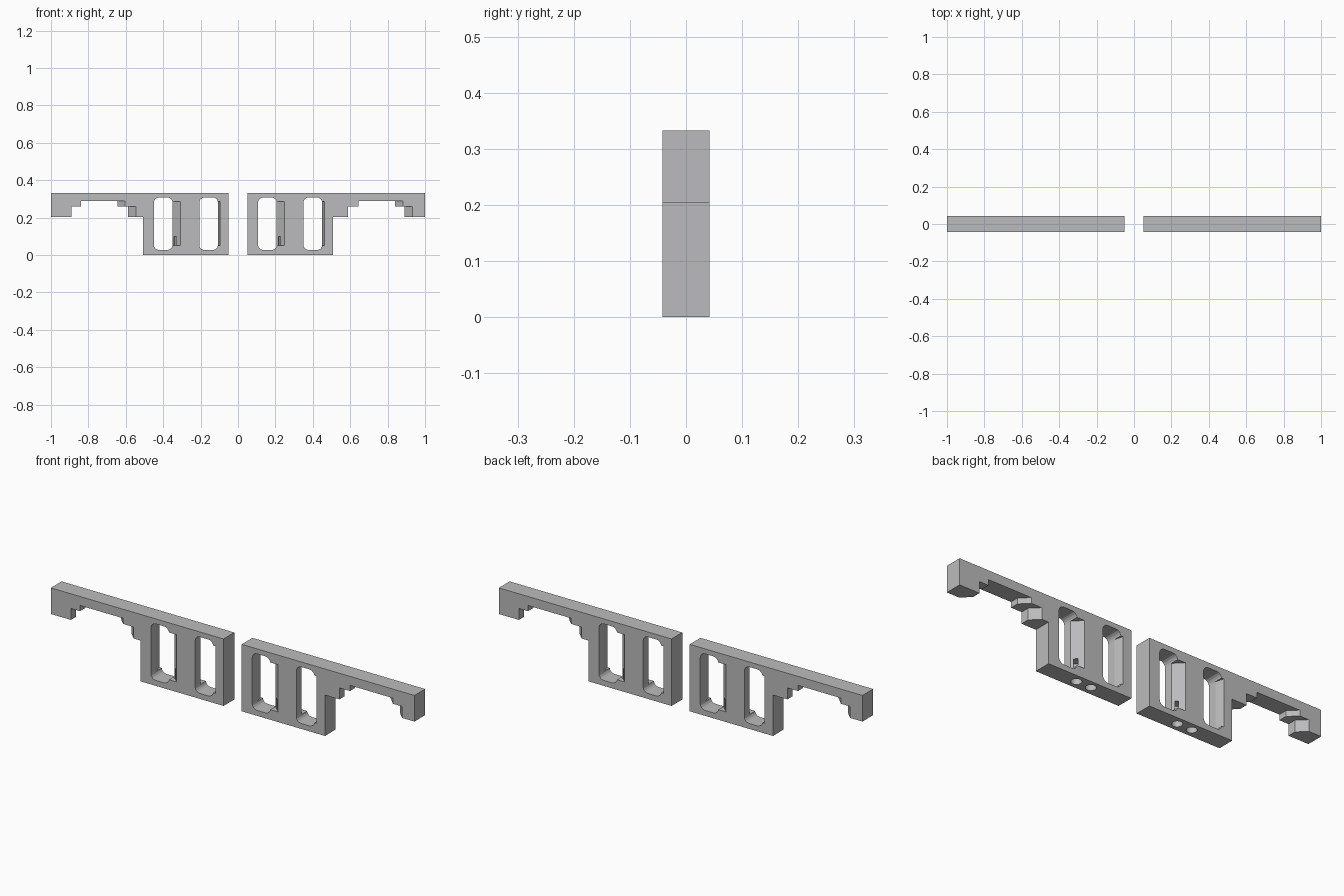
import bpy, bmesh, math

if "Cube" in bpy.data.objects:
    bpy.data.objects.remove(bpy.data.objects["Cube"])

H = 0.042      # half thickness of the plate
TOP = 0.333

grey = bpy.data.materials.new("plain_grey")
grey.diffuse_color = (0.5, 0.5, 0.51, 1)
grey.use_nodes = True
grey.node_tree.nodes["Principled BSDF"].inputs["Base Color"].default_value = grey.diffuse_color


def prism(name, pts, lo, hi, axis):
    """Extrude a 2D outline: axis 'y' takes (x, z) points, axis 'z' takes (x, y)."""
    bm = bmesh.new()
    place = (lambda a, b, c: (a, c, b)) if axis == 'y' else (lambda a, b, c: (a, b, c))
    low = [bm.verts.new(place(a, b, lo)) for a, b in pts]
    high = [bm.verts.new(place(a, b, hi)) for a, b in pts]
    bm.faces.new(low)
    bm.faces.new(high)
    n = len(pts)
    for i in range(n):
        j = (i + 1) % n
        bm.faces.new((low[i], low[j], high[j], high[i]))
    bmesh.ops.recalc_face_normals(bm, faces=bm.faces)
    mesh = bpy.data.meshes.new(name)
    bm.to_mesh(mesh)
    bm.free()
    mesh.materials.append(grey)
    ob = bpy.data.objects.new(name, mesh)
    bpy.context.collection.objects.link(ob)
    return ob


def cut(target, cutter):
    cutter.hide_render = True
    mod = target.modifiers.new("cut", 'BOOLEAN')
    mod.operation = 'DIFFERENCE'
    mod.solver = 'EXACT'
    mod.object = cutter
    bpy.context.view_layer.objects.active = target
    bpy.ops.object.modifier_apply(modifier=mod.name)
    bpy.data.objects.remove(cutter)


def wedge(x, s, z0, z1, w=0.042):
    """Chamfer cutter: s=1 cuts the front of a left-facing wall, s=-1 the back of a right-facing one."""
    a, b = -0.3, 1.3
    pts = [(x + s * w * a, -s * H * a), (x + s * w * b, -s * H * b), (x + s * w * a, -s * H * b)]
    return prism("chamfer_cutter", pts, z0, z1, 'z')


def rounded_slot(x0, x1, z0, z1, r=0.027, seg=4):
    pts = []
    for cx, cz, start in ((x1 - r, z1 - r, 0), (x0 + r, z1 - r, 90),
                          (x0 + r, z0 + r, 180), (x1 - r, z0 + r, 270)):
        for i in range(seg + 1):
            t = math.radians(start + 90 * i / seg)
            pts.append((cx + r * math.cos(t), cz + r * math.sin(t)))
    return prism("slot_cutter", pts, -0.1, 0.1, 'y')


# Bracket plate: stepped arm and wide leg
outline = [(-1, TOP), (-1, 0.203), (-0.89, 0.203), (-0.89, 0.26), (-0.84, 0.26), (-0.84, 0.288),
           (-0.645, 0.288), (-0.645, 0.26), (-0.587, 0.26), (-0.587, 0.203), (-0.508, 0.203),
           (-0.508, 0), (-0.05, 0), (-0.05, TOP)]
left = prism("left_bracket", outline, -H, H, 'y')

# Two slots through the leg
for x0, x1 in ((-0.45, -0.35), (-0.207, -0.107)):
    cut(left, rounded_slot(x0, x1, 0.027, 0.308))

# Chamfers on the steps of the arm
cut(left, wedge(-0.645, 1, 0.25, 0.288))
cut(left, wedge(-0.587, 1, 0.19, 0.26))
cut(left, wedge(-0.84, -1, 0.25, 0.288))
cut(left, wedge(-0.89, -1, 0.19, 0.26))

# Chamfers on the slot walls
cut(left, wedge(-0.35, 1, 0.05, 0.285))
cut(left, wedge(-0.207, -1, 0.05, 0.285))
cut(left, wedge(-0.107, 1, 0.05, 0.285, 0.012))
cut(left, wedge(-0.45, -1, 0.05, 0.285, 0.012))

# Peg holes in the underside
for cx in (-0.319, -0.239):
    ring = [(cx + 0.024 * math.cos(math.tau * i / 24), 0.024 * math.sin(math.tau * i / 24))
            for i in range(24)]
    cut(left, prism("peg_hole_cutter", ring, -0.05, 0.1, 'z'))

# Right bracket: the same part turned half way round
right = left.copy()
right.data = left.data.copy()
right.name = "right_bracket"
right.rotation_euler.z = math.pi
bpy.context.collection.objects.link(right)
